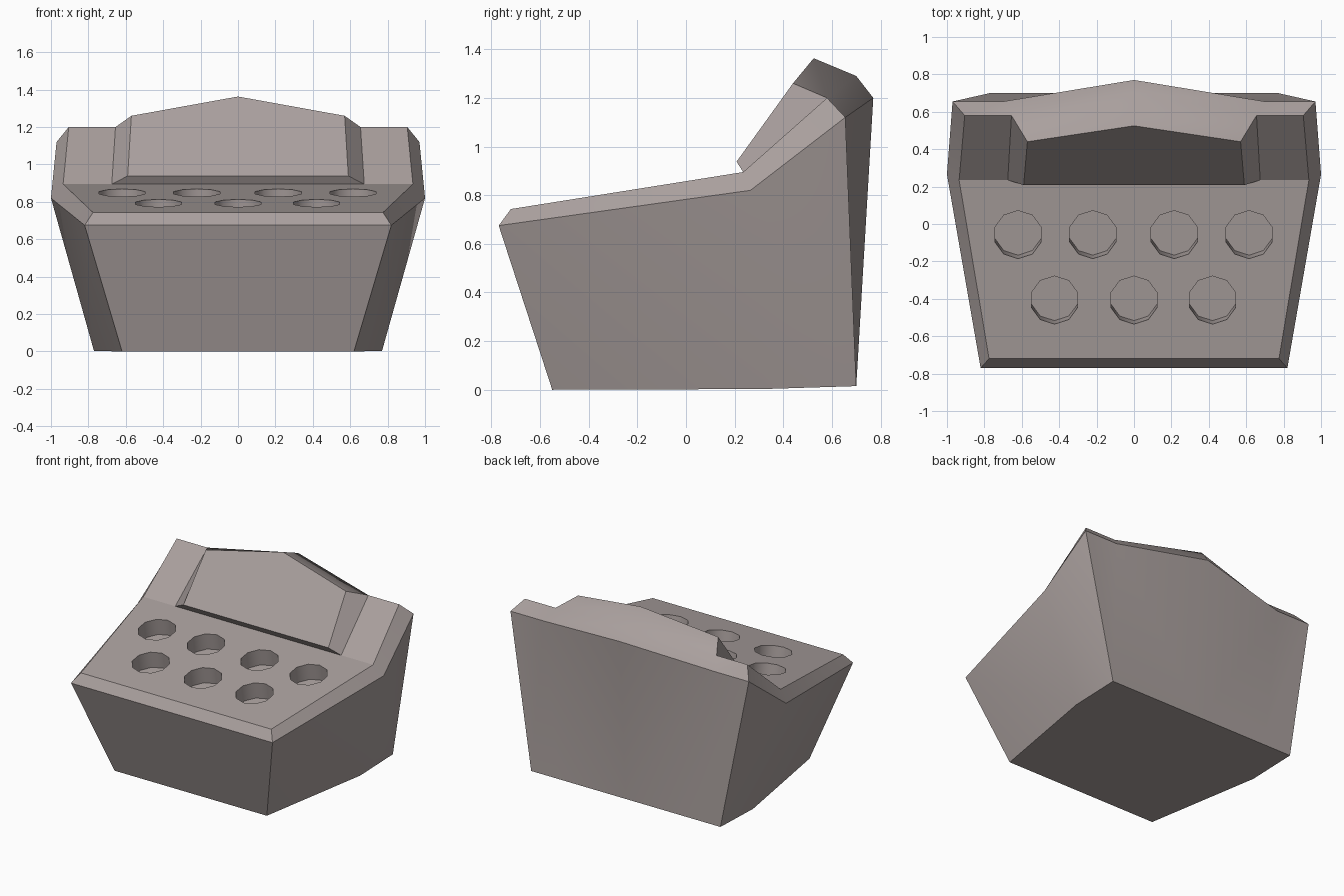
import bpy, bmesh, math
from mathutils import Matrix, Vector

if "Cube" in bpy.data.objects:
    bpy.data.objects.remove(bpy.data.objects["Cube"])

# Right-half outlines, running front to back; last point lies on the centre line
BOTTOM = [(.62, -.55, 0), (.77, .32, .003), (.77, .70, .015), (.55, .70, .015), (0, .70, .015)]
OUTER = [(.82, -.77, .675), (1, .265, .82), (.97, .655, 1.12), (.70, .655, 1.12), (0, .77, 1.2)]
INNER = [(.775, -.72, .743), (.935, .235, .895), (.905, .58, 1.2), (.655, .58, 1.2), (0, .70, 1.29)]
PANEL_FOOT = (.675, .235, .895)
PANEL_TOP = [(.59, .208, .938), (.57, .44, 1.26), (0, .525, 1.363)]


def loop(bm, half):
    """Full closed outline from a right half ending on the centre line."""
    pts = half + [(-x, y, z) for x, y, z in reversed(half[:-1])]
    return [bm.verts.new(p) for p in pts]


def bridge(bm, a, b):
    n = len(a)
    for i in range(n):
        j = (i + 1) % n
        bm.faces.new((a[i], a[j], b[j], b[i]))


def finish(name, bm):
    bmesh.ops.recalc_face_normals(bm, faces=bm.faces)
    me = bpy.data.meshes.new(name)
    bm.to_mesh(me)
    bm.free()
    ob = bpy.data.objects.new(name, me)
    bpy.context.collection.objects.link(ob)
    return ob


# Body: tapered tub, chamfered rim, sloping deck and raised back panel
bm = bmesh.new()
bottom, outer, inner = (loop(bm, h) for h in (BOTTOM, OUTER, INNER))
bridge(bm, bottom, outer)
bridge(bm, outer, inner)
bm.faces.new(bottom)
# Split the warped side and back walls the same way on both halves
for o, b in ((0, 1), (8, 7), (1, 2), (7, 6), (3, 4), (5, 4)):
    bmesh.ops.connect_verts(bm, verts=[outer[o], bottom[b]])
x, y, z = PANEL_FOOT
foot_r, foot_l = bm.verts.new((x, y, z)), bm.verts.new((-x, y, z))
bm.faces.new((inner[0], inner[1], foot_r, foot_l, inner[7], inner[8]))
bm.faces.new((inner[1], inner[2], inner[3], foot_r))
bm.faces.new((inner[7], inner[6], inner[5], foot_l))
panel = loop(bm, PANEL_TOP)
bridge(bm, [foot_r, *inner[3:6], foot_l], panel)
bm.faces.new(panel)
body = finish("body", bm)

# Ten-sided sockets sunk square to the deck
tilt = (INNER[1][2] - INNER[0][2]) / (INNER[1][1] - INNER[0][1])
slope = math.atan(tilt)
normal = Vector((0, -math.sin(slope), math.cos(slope)))
bm = bmesh.new()
rows = {-.057: (-.62, -.22, .215, .615), -.407: (-.425, 0, .42)}
for y, xs in rows.items():
    for x in xs:
        centre = Vector((x, y, INNER[0][2] + (y - INNER[0][1]) * tilt))
        bmesh.ops.create_cone(bm, cap_ends=True, segments=10, radius1=.13, radius2=.13, depth=.24,
                              matrix=Matrix.Translation(centre) @ Matrix.Rotation(slope, 4, 'X'))
cutter = finish("socket_cutter", bm)
cutter.hide_render = True

mod = body.modifiers.new("sockets", 'BOOLEAN')
mod.operation = 'DIFFERENCE'
mod.solver = 'EXACT'
mod.object = cutter
bpy.context.view_layer.objects.active = body
body.select_set(True)
bpy.ops.object.modifier_apply(modifier=mod.name)
bpy.data.objects.remove(cutter)
bpy.ops.object.shade_smooth_by_angle(angle=math.radians(28))

# Socket walls shade as smooth rounds
verts = body.data.vertices
for e in body.data.edges:
    d = verts[e.vertices[1]].co - verts[e.vertices[0]].co
    if d.length < .2 and abs(d.normalized().dot(normal)) > .99:
        e.use_edge_sharp = False

# Warm dark grey finish
mat = bpy.data.materials.new("warm_grey")
mat.diffuse_color = (.40, .35, .34, 1)
mat.use_nodes = True
mat.node_tree.nodes["Principled BSDF"].inputs["Base Color"].default_value = mat.diffuse_color
body.data.materials.clear()
body.data.materials.append(mat)
